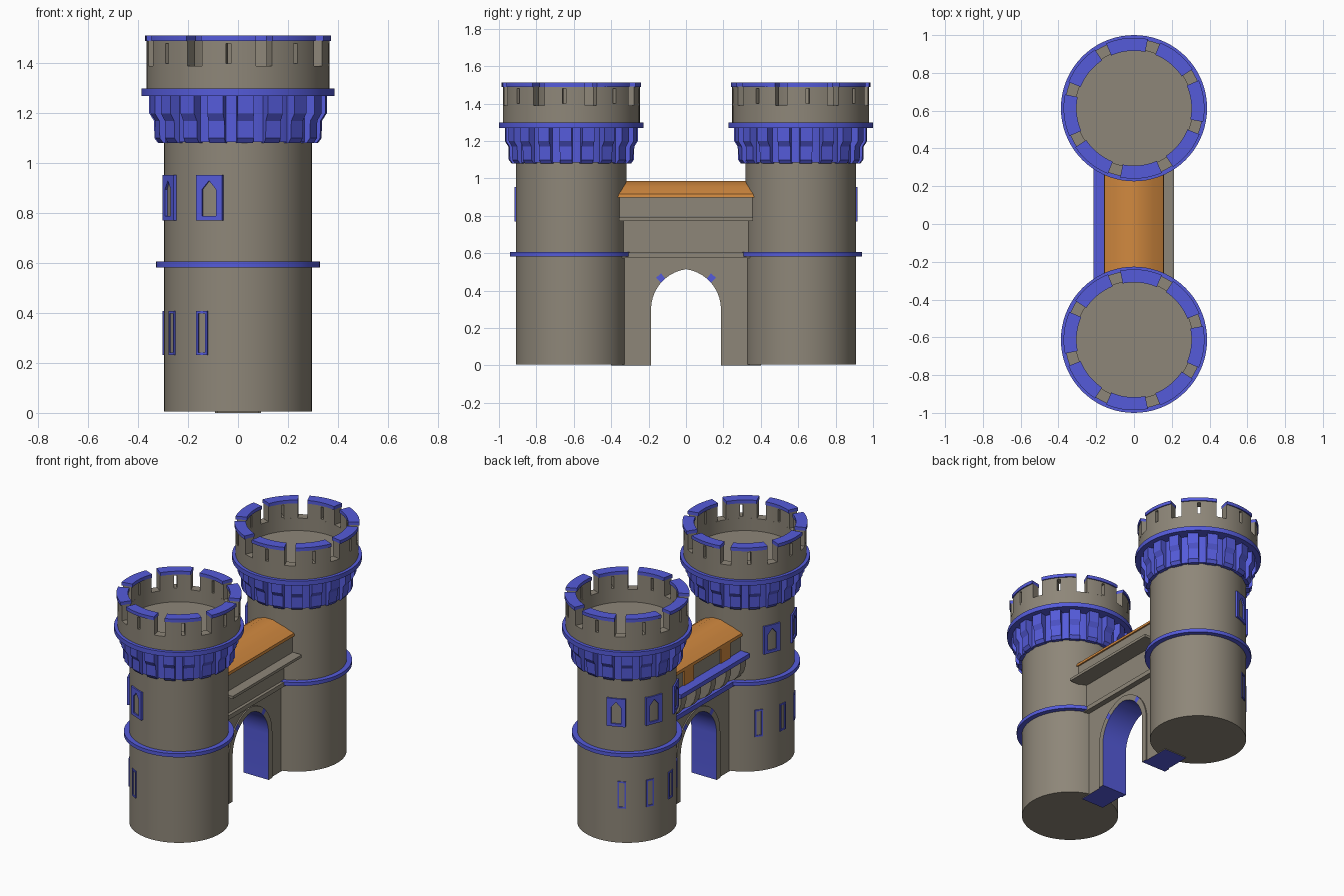
import bpy, bmesh, math
from mathutils import Vector

if "Cube" in bpy.data.objects:
    bpy.data.objects.remove(bpy.data.objects["Cube"])

def mat(name, c):
    m = bpy.data.materials.new(name)
    m.diffuse_color = (*c, 1)
    m.use_nodes = True
    m.node_tree.nodes["Principled BSDF"].inputs["Base Color"].default_value = m.diffuse_color
    return m

STONE = mat("stone grey", (0.27, 0.24, 0.19))
BLUE = mat("trim blue", (0.09, 0.105, 0.70))
ORANGE = mat("roof orange", (0.64, 0.25, 0.05))
CY = 0.613   # tower centre distance from origin
R = 0.296    # tower radius

def finish(name, bm, *mats, rule=None):
    bmesh.ops.recalc_face_normals(bm, faces=bm.faces)
    if rule:
        for f in bm.faces:
            f.material_index = rule(f)
    me = bpy.data.meshes.new(name)
    bm.to_mesh(me)
    bm.free()
    for m in mats:
        me.materials.append(m)
    ob = bpy.data.objects.new(name, me)
    bpy.context.collection.objects.link(ob)
    bpy.ops.object.select_all(action='DESELECT')
    ob.select_set(True)
    bpy.context.view_layer.objects.active = ob
    bpy.ops.object.shade_smooth_by_angle(angle=math.radians(25))
    return ob

def loft(bm, a, b):
    """Closed prism between two equal loops of points."""
    va, vb = [bm.verts.new(p) for p in a], [bm.verts.new(p) for p in b]
    n = len(va)
    bm.faces.new(va)
    bm.faces.new(vb[::-1])
    for i in range(n):
        j = (i + 1) % n
        bm.faces.new((va[i], vb[i], vb[j], va[j]))

def ring_prism(bm, outer0, inner0, outer1, inner1):
    """Frame: two loops in front, two behind."""
    L = [[bm.verts.new(p) for p in l] for l in (outer0, inner0, inner1, outer1)]
    n = len(outer0)
    for k in range(4):
        p, q = L[k], L[(k + 1) % 4]
        for i in range(n):
            j = (i + 1) % n
            bm.faces.new((p[i], p[j], q[j], q[i]))

def box(bm, x0, x1, y0, y1, z0, z1):
    c = [(x0, y0), (x1, y0), (x1, y1), (x0, y1)]
    loft(bm, [(x, y, z0) for x, y in c], [(x, y, z1) for x, y in c])

def box_ob(name, m, *dims):
    bm = bmesh.new()
    box(bm, *dims)
    return finish(name, bm, m)

def extrude_y(bm, prof, y0, y1):
    loft(bm, [(x, y0, z) for x, z in prof], [(x, y1, z) for x, z in prof])

# ---------------------------------------------------------------- towers
def tower(s, tag):
    def P(deg, r, z, t=0.0):
        # angle from outward direction toward +x, tangent offset t
        a = math.radians(deg)
        return Vector((r * math.sin(a) + t * math.cos(a),
                       s * (CY + r * math.cos(a) - t * math.sin(a)), z))

    def disc(bm, r, z0, z1, n=72):
        angs = [360 * i / n for i in range(n)]
        loft(bm, [P(a, r, z0) for a in angs], [P(a, r, z1) for a in angs])

    def sector(bm, r0, r1, a0, a1, z0, z1, n):
        angs = [a0 + (a1 - a0) * i / n for i in range(n + 1)]
        def loop(z):
            return [P(a, r1, z) for a in angs] + [P(a, r0, z) for a in angs[::-1]]
        loft(bm, loop(z0), loop(z1))

    bm = bmesh.new()
    disc(bm, R, 0.005, 1.10)
    finish(tag + "_tower_body", bm, STONE)

    # blue bands
    bm = bmesh.new()
    disc(bm, 0.328, 0.582, 0.606)
    disc(bm, 0.387, 1.27, 1.30)
    finish(tag + "_tower_bands", bm, BLUE)

    # corbels below the parapet
    bm = bmesh.new()
    disc(bm, 0.312, 1.085, 1.275)
    prof = [(0.28, 1.08), (0.318, 1.08), (0.333, 1.10), (0.335, 1.17),
            (0.354, 1.20), (0.354, 1.272), (0.28, 1.272)]
    for i in range(18):
        a = i * 20 + 5
        loft(bm, [P(a, r, z, -0.033) for r, z in prof], [P(a, r, z, 0.033) for r, z in prof])
    finish(tag + "_tower_corbels", bm, BLUE)

    # parapet wall, floor and merlons with arrow slits
    bm, caps = bmesh.new(), bmesh.new()
    disc(bm, 0.35, 1.29, 1.308)
    ri, ro, n = 0.31, 0.366, 72
    angs = [360 * i / n for i in range(n)]
    ring_prism(bm, [P(a, ro, 1.295) for a in angs], [P(a, ri, 1.295) for a in angs],
               [P(a, ro, 1.39) for a in angs], [P(a, ri, 1.39) for a in angs])
    for i in range(8):
        m = -6 + 45 * i
        h, w = 17.3, 1.6
        sector(bm, ri, ro, m - h, m - w, 1.39, 1.492, 5)
        sector(bm, ri, ro, m + w, m + h, 1.39, 1.492, 5)
        sector(bm, ri, ro, m - w, m + w, 1.39, 1.40, 1)
        sector(bm, ri, ro, m - w, m + w, 1.48, 1.492, 1)
        sector(caps, ri - 0.006, 0.373, m - h, m + h, 1.49, 1.512, 10)
    finish(tag + "_tower_parapet", bm, STONE)
    finish(tag + "_tower_merlon_caps", caps, BLUE)

    # window and arrow slit frames
    bm = bmesh.new()
    def frame(deg, z, d, outer, inner):
        loops = [[P(deg, r, z + v, u) for u, v in l] for r in (d, 0.27) for l in (outer, inner)]
        ring_prism(bm, *loops)
    for deg in (-22.5, -67.5, -112.5):
        frame(deg, 0.77, 0.304,
              [(-.057, 0), (.057, 0), (.057, .183), (0, .183), (-.057, .183)],
              [(-.03, .018), (.03, .018), (.03, .125), (0, .16), (-.03, .125)])
    for deg in (-29, -62.5, -96, -129):
        frame(deg, 0.232, 0.301,
              [(-.025, 0), (.025, 0), (.025, .177), (-.025, .177)],
              [(-.016, .01), (.016, .01), (.016, .167), (-.016, .167)])
    finish(tag + "_tower_window_frames", bm, BLUE)

tower(-1, "front")
tower(1, "back")

# ---------------------------------------------------------------- gate wall
def arch(h, top, spring=0.30, n=10):
    """Pointed arch outline from +y foot to -y foot."""
    k = (top - spring) ** 2 / h
    r, c = (k + h) / 2, (k - h) / 2
    end = math.acos(c / r)
    half = [(h, 0.0)] + [(r * math.cos(end * i / n) - c, spring + r * math.sin(end * i / n))
                         for i in range(n + 1)]
    return half + [(-y, z) for y, z in half[-2::-1]]

inner, outer = arch(0.187, 0.515), arch(0.225, 0.55)

def strip(bm, lo, hi, x):
    """Connected solid band between two open outlines."""
    V = [[bm.verts.new((sx, y, z)) for y, z in l] for sx, l in
         ((x, lo), (x, hi), (-x, hi), (-x, lo))]
    for i in range(len(lo) - 1):
        for k in range(4):
            p, q = V[k], V[(k + 1) % 4]
            bm.faces.new((p[i], p[i + 1], q[i + 1], q[i]))
    for e in (0, -1):
        bm.faces.new([v[e] for v in V])

bm = bmesh.new()
strip(bm, outer[1:-1], [(y, 0.58) for y, z in outer[1:-1]], 0.084)
for s in (-1, 1):
    box(bm, -0.084, 0.084, *sorted((s * 0.225, s * 0.40)), 0, 0.58)
finish("gate_wall", bm, STONE, BLUE,
       rule=lambda f: 1 if f.normal.z < -0.9 and f.calc_center_median().z < 0.01 else 0)

# arch surround: blue inside and underneath, two small blue stones on the face
def arch_rule(f):
    c = f.calc_center_median()
    if abs(f.normal.x) > 0.9:
        return 1 if 0.11 < abs(c.y) < 0.14 and c.z > 0.4 else 0
    toward = f.normal.y * -c.y + f.normal.z * (0.3 - c.z if c.z > 0.3 else 0)
    return 1 if toward > 0 or f.normal.z < -0.9 else 0

bm = bmesh.new()
strip(bm, inner, outer, 0.092)
finish("gate_arch", bm, STONE, BLUE, rule=arch_rule)

# upper walls and ledges
box_ob("upper_wall", STONE, -0.10, 0.10, -0.40, 0.40, 0.58, 0.79)
box_ob("lower_ledge", STONE, 0, 0.12, -0.36, 0.36, 0.575, 0.604)
box_ob("balcony_lower_ledge", BLUE, -0.125, 0, -0.36, 0.36, 0.575, 0.606)
box_ob("upper_ledge", STONE, 0, 0.213, -0.358, 0.358, 0.772, 0.79)
box_ob("balcony_slab", BLUE, -0.215, 0, -0.358, 0.358, 0.772, 0.80)
box_ob("gallery_wall", STONE, -0.148, 0.148, -0.40, 0.40, 0.785, 0.905)

# balcony brackets
bm = bmesh.new()
for i in range(-2, 3):
    extrude_y(bm, [(-.08, .62), (-.12, .62), (-.155, .64), (-.185, .68), (-.20, .73),
                   (-.20, .775), (-.08, .775)], i * 0.155 - 0.027, i * 0.155 + 0.027)
finish("balcony_brackets", bm, STONE)

# gallery doors
bm = bmesh.new()
for s in (-1, 1):
    box(bm, -0.156, -0.13, s * 0.19 - 0.05, s * 0.19 + 0.05, 0.80, 0.905)
finish("gallery_doors", bm, ORANGE)

# roof
bm = bmesh.new()
extrude_y(bm, [(-.158, .898), (.158, .898), (.155, .916), (.10, .955), (.03, .987),
               (-.03, .987), (-.10, .955), (-.155, .916)], -0.42, 0.42)
finish("roof", bm, ORANGE)
